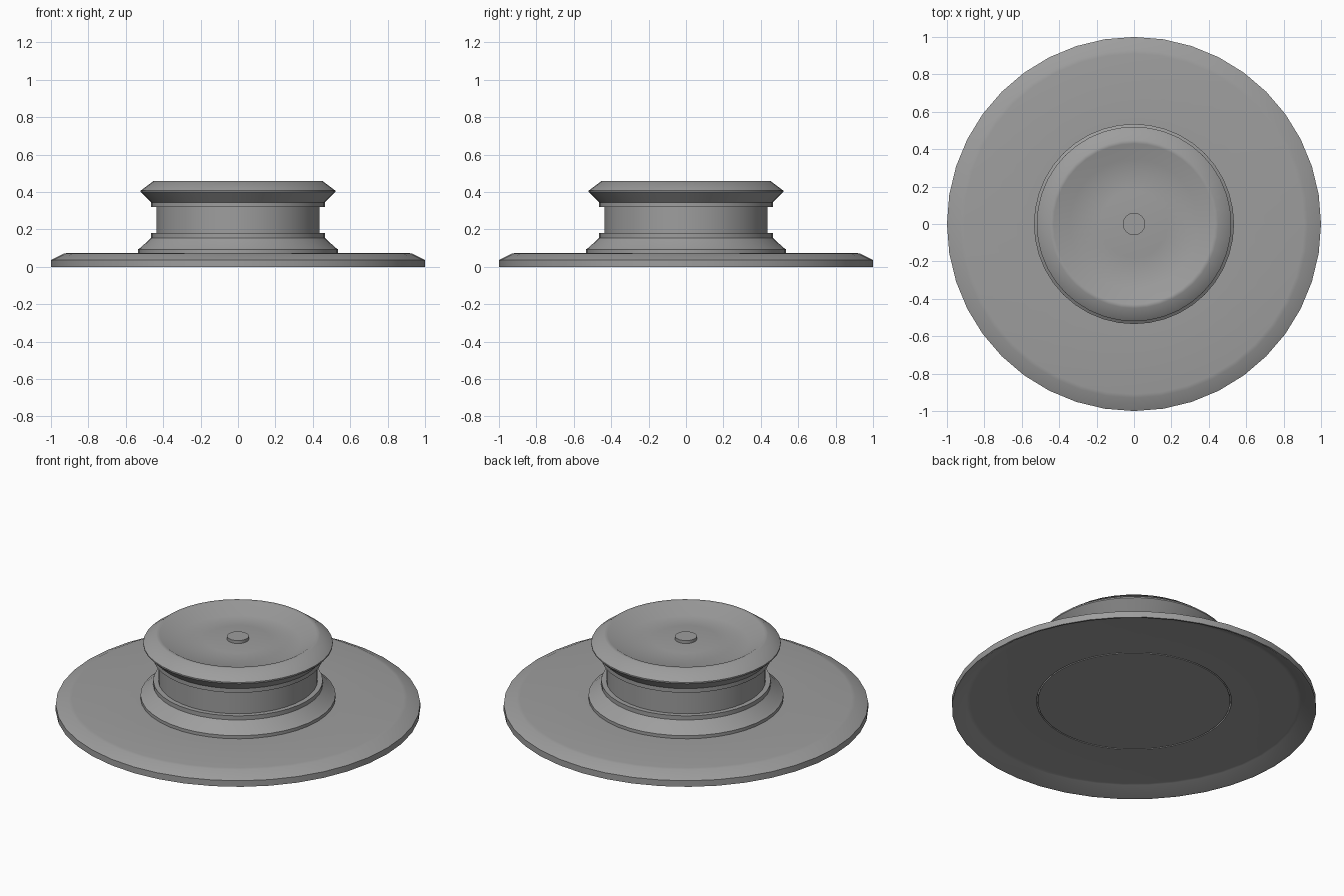
import bpy
import bmesh
import math

SIDES = 40

cube = bpy.data.objects.get("Cube")
if cube:
    bpy.data.objects.remove(cube, do_unlink=True)

# Single plain metal colour
metal = bpy.data.materials.new("grey metal")
metal.use_nodes = True
grey = (0.34, 0.34, 0.34, 1)
metal.diffuse_color = grey
metal.node_tree.nodes["Principled BSDF"].inputs["Base Color"].default_value = grey


def lathe(name, profile, sides=SIDES, closed=False):
    """Spin an (r, z) profile about the z axis; closed profiles make rings."""
    bm = bmesh.new()
    verts = [bm.verts.new((r, 0, z)) for r, z in profile]
    pairs = list(zip(verts, verts[1:]))
    if closed:
        pairs.append((verts[-1], verts[0]))
    edges = [bm.edges.new(p) for p in pairs]
    bmesh.ops.spin(bm, geom=verts + edges, cent=(0, 0, 0), axis=(0, 0, 1),
                   angle=math.tau, steps=sides, use_duplicate=False)
    bmesh.ops.remove_doubles(bm, verts=bm.verts, dist=0.0005)
    bmesh.ops.recalc_face_normals(bm, faces=bm.faces)
    mesh = bpy.data.meshes.new(name)
    bm.to_mesh(mesh)
    bm.free()
    mesh.materials.append(metal)
    obj = bpy.data.objects.new(name, mesh)
    bpy.context.collection.objects.link(obj)
    bpy.ops.object.select_all(action='DESELECT')
    obj.select_set(True)
    bpy.context.view_layer.objects.active = obj
    bpy.ops.object.shade_smooth_by_angle(angle=math.radians(42))


# Thin flange: chamfered rim turned down, hollow underneath, central bore
lathe("flange", [(0.535, 0.045), (0.9, 0.045), (0.92, 0.043), (0.99, 0), (1, 0),
                 (1, 0.037), (0.93, 0.071), (0.91, 0.074), (0.535, 0.074)],
      closed=True)

# Hub: plug, foot, grooved waist, flared rim and shallow dished top
lathe("hub", [(0, 0.045), (0.528, 0.045), (0.528, 0.074), (0.535, 0.074),
              (0.535, 0.093), (0.52, 0.103), (0.465, 0.155), (0.465, 0.18),
              (0.437, 0.18), (0.437, 0.32), (0.465, 0.32), (0.465, 0.345),
              (0.52, 0.4), (0.52, 0.408), (0.45, 0.46), (0.43, 0.46),
              (0.345, 0.41), (0.18, 0.427), (0, 0.43)])

# Small centre pin
lathe("centre_pin", [(0, 0.42), (0.06, 0.42), (0.06, 0.447), (0, 0.447)], sides=24)
